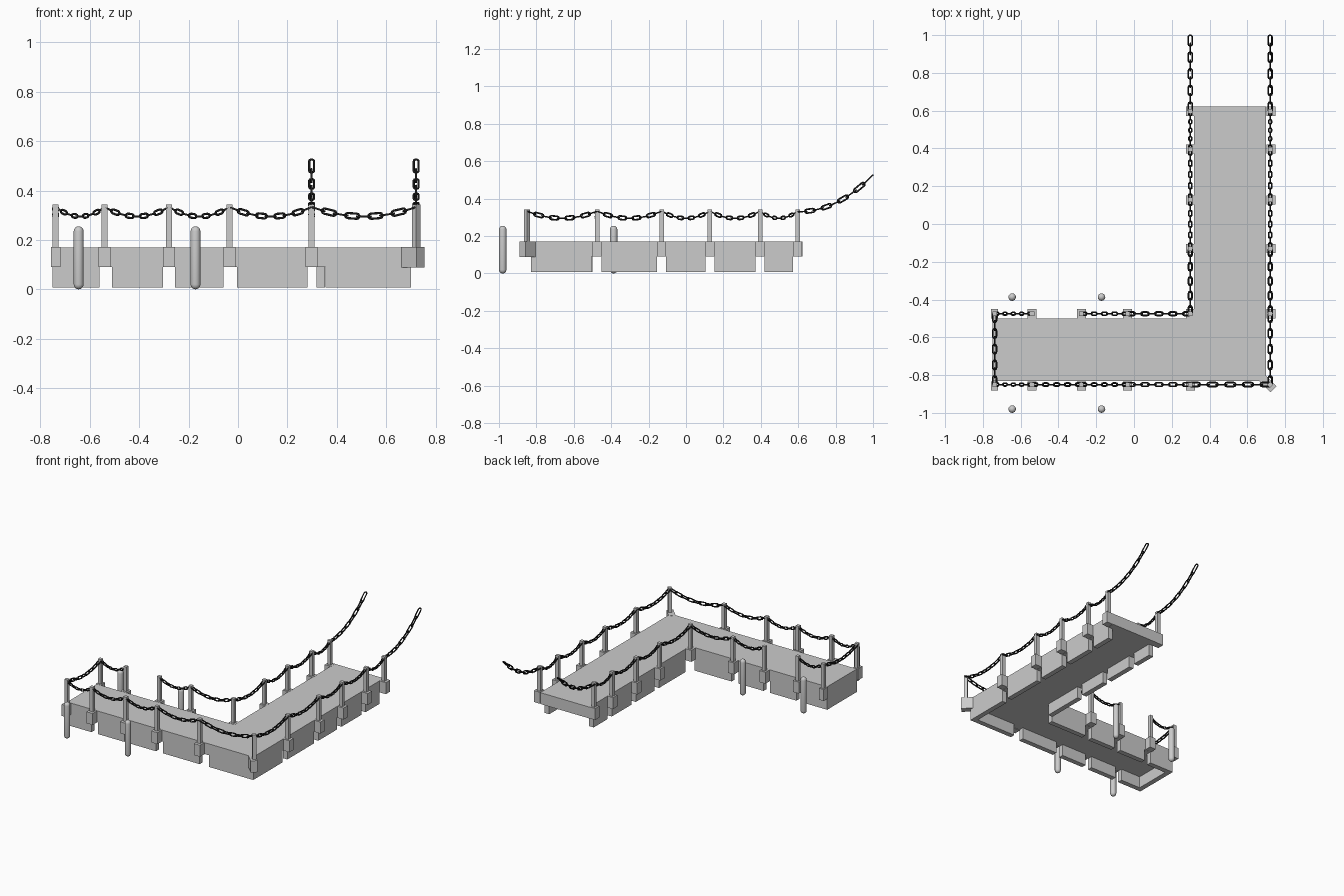
import bpy, bmesh, math
from mathutils import Vector, Matrix

if "Cube" in bpy.data.objects:
    bpy.data.objects.remove(bpy.data.objects["Cube"])

black = bpy.data.materials.new("chain_black")
black.diffuse_color = (0.015, 0.015, 0.015, 1)
black.use_nodes = True
black.node_tree.nodes["Principled BSDF"].inputs["Base Color"].default_value = black.diffuse_color
POST_TOP, DECK_TOP, DECK_LOW, SKIRT_LOW = 0.343, 0.17, 0.09, 0.008
XS = [-0.738, -0.54, -0.279, -0.034, 0.298]      # post columns along the short arm
YS = [-0.475, -0.13, 0.128, 0.396, 0.597]        # post rows along the long arm
FRONT, INNER, LEFT, RIGHT = -0.85, -0.475, 0.298, 0.721
T = 0.035                                        # skirt thickness


def finish(name, bm):
    bmesh.ops.recalc_face_normals(bm, faces=bm.faces)
    me = bpy.data.meshes.new(name)
    bm.to_mesh(me)
    bm.free()
    ob = bpy.data.objects.new(name, me)
    bpy.context.collection.objects.link(ob)
    return ob


def add_box(bm, x0, x1, y0, y1, z0, z1):
    m = Matrix.Translation(((x0 + x1) / 2, (y0 + y1) / 2, (z0 + z1) / 2))
    bmesh.ops.create_cube(bm, size=1, matrix=m @ Matrix.Diagonal((x1 - x0, y1 - y0, z1 - z0, 1)))


# L-shaped deck slab
bm = bmesh.new()
outline = [(-0.75, -0.83), (0.70, -0.83), (0.70, 0.622), (0.318, 0.622), (0.318, -0.50), (-0.75, -0.50)]
face = bm.faces.new([bm.verts.new((x, y, DECK_LOW)) for x, y in outline])
ext = bmesh.ops.extrude_face_region(bm, geom=[face])
for v in ext["geom"]:
    if isinstance(v, bmesh.types.BMVert):
        v.co.z = DECK_TOP
finish("deck", bm)

# Skirt panels hanging under the deck edge, with gaps below each post
bm = bmesh.new()
edges = [-0.715, -0.56, -0.51, -0.304, -0.254, -0.058, -0.005, 0.282]
for a, b in list(zip(edges[::2], edges[1::2])) + [(0.355, 0.665)]:
    add_box(bm, a, b, -0.83, -0.83 + T, SKIRT_LOW, DECK_LOW)
    if b < 0.5:
        add_box(bm, a, b, -0.50 - T, -0.50, SKIRT_LOW, DECK_LOW)
for i in range(4):
    a, b = YS[i] + 0.024, YS[i + 1] - 0.024
    for x in (0.318, 0.70 - T):
        add_box(bm, x, x + T, a, b, SKIRT_LOW, DECK_LOW)
add_box(bm, 0.70 - T, 0.70, -0.83, -0.505, SKIRT_LOW, DECK_LOW)
add_box(bm, -0.75, -0.715, -0.83, -0.50, SKIRT_LOW, DECK_LOW)
finish("skirt_panels", bm)

# Post positions
posts = [(x, FRONT) for x in XS] + [(x, INNER) for x in XS]
posts += [(LEFT, y) for y in YS[1:]] + [(RIGHT, y) for y in YS]

# Post brackets, with a diagonal one at the outer corner
bm = bmesh.new()
for x, y in posts:
    h = 0.019 if x < -0.7 else 0.024
    cy = y - 0.008 if y == FRONT else y
    cx = x + 0.005 if x == RIGHT else x
    add_box(bm, cx - h, cx + h, cy - 0.024, cy + 0.024, DECK_LOW, DECK_TOP + 0.001)
m = Matrix.Translation((0.707, -0.843, (DECK_LOW + DECK_TOP) / 2)) @ Matrix.Rotation(-math.pi / 4, 4, 'Z')
bmesh.ops.create_cube(bm, size=1, matrix=m @ Matrix.Diagonal((0.09, 0.045, DECK_TOP - DECK_LOW + 0.002, 1)))
finish("post_brackets", bm)

# Railing posts
bm = bmesh.new()
for x, y in posts:
    add_box(bm, x - 0.012, x + 0.012, y - 0.012, y + 0.012, DECK_LOW + 0.01, POST_TOP)
m = Matrix.Translation((RIGHT, FRONT, 0.2215)) @ Matrix.Rotation(math.pi / 4, 4, 'Z')
bmesh.ops.create_cube(bm, size=1, matrix=m @ Matrix.Diagonal((0.024, 0.024, 0.243, 1)))
finish("railing_posts", bm)

# Round-ended mooring piles
R, H = 0.02, 0.255
arc = [(R * math.cos(a), R * math.sin(a)) for a in [i * math.pi / 8 for i in range(4)]]
profile = [(r, R - s) for r, s in reversed(arc)] + [(r, H - R + s) for r, s in arc]
for n, (x, y) in enumerate([(-0.645, -0.98), (-0.172, -0.98), (-0.645, -0.387), (-0.172, -0.387)]):
    bm = bmesh.new()
    N = 16
    rings = [[bm.verts.new((x + r * math.cos(k * math.tau / N), y + r * math.sin(k * math.tau / N), z))
              for k in range(N)] for r, z in profile]
    for a, b in zip(rings, rings[1:]):
        for k in range(N):
            bm.faces.new((a[k], a[(k + 1) % N], b[(k + 1) % N], b[k]))
    for ring, z in ((rings[0], 0), (rings[-1], H)):
        tip = bm.verts.new((x, y, z))
        for k in range(N):
            bm.faces.new((ring[k], ring[(k + 1) % N], tip))
    ob = finish(f"mooring_pile_{n + 1}", bm)
    for p in ob.data.polygons:
        p.use_smooth = True


def add_link(bm, centre, along, across, length, width, r=0.0045):
    """One oval chain link lying in the plane of along and across."""
    normal = along.cross(across)
    rad = width / 2 - r
    half = max(length / 2 - r - rad, 0)
    rings = []
    for k in range(12):
        a = -math.pi / 2 + (k if k < 6 else k - 6) * math.pi / 5 + (math.pi if k > 5 else 0)
        out = along * math.cos(a) + across * math.sin(a)
        c = centre + along * (half if k < 6 else -half) + out * rad
        rings.append([bm.verts.new(c + out * (r * math.cos(t)) + normal * (r * math.sin(t)))
                      for t in [j * math.tau / 6 for j in range(6)]])
    for k in range(12):
        a, b = rings[k], rings[(k + 1) % 12]
        for j in range(6):
            bm.faces.new((a[j], a[(j + 1) % 6], b[(j + 1) % 6], b[j]))


def chain_span(bm, a, b, height, n=9):
    """Alternating links along a span; height(t) gives z."""
    a, b = Vector((*a, 0)), Vector((*b, 0))
    span = (b - a).length
    side = (b - a).normalized().cross(Vector((0, 0, 1)))
    def point(t):
        p = a.lerp(b, t)
        p.z = height(t)
        return p
    for i in range(n):
        p, q = point(i / n), point((i + 1) / n)
        along = (q - p).normalized()
        across = side if i % 2 == 0 else side.cross(along)
        add_link(bm, (p + q) / 2, along, across, (q - p).length * 1.42, 0.018 + 0.028 * span)


def sag(t):
    return 0.333 - 0.038 * 4 * t * (1 - t)


def rise(t):
    return 0.33 + 0.19 * t ** 2.1


def chain(name, pts, tail=False):
    bm = bmesh.new()
    for a, b in zip(pts, pts[1:]):
        chain_span(bm, a, b, sag)
    if tail:
        x, y = pts[-1]
        chain_span(bm, (x, y), (x, 0.993), rise)
    ob = finish(name, bm)
    ob.data.materials.append(black)
    for p in ob.data.polygons:
        p.use_smooth = True


# Sagging chains; the two long ones rise freely past the deck end
chain("front_chain", [(x, FRONT) for x in XS] + [(RIGHT, FRONT)])
chain("end_chain", [(XS[0], FRONT), (XS[0], INNER)])
chain("inner_short_chain", [(XS[0], INNER), (XS[1], INNER)])
chain("inner_chain", [(x, INNER) for x in XS[2:]])
chain("left_chain", [(LEFT, y) for y in YS], tail=True)
chain("right_chain", [(RIGHT, FRONT)] + [(RIGHT, y) for y in YS], tail=True)
